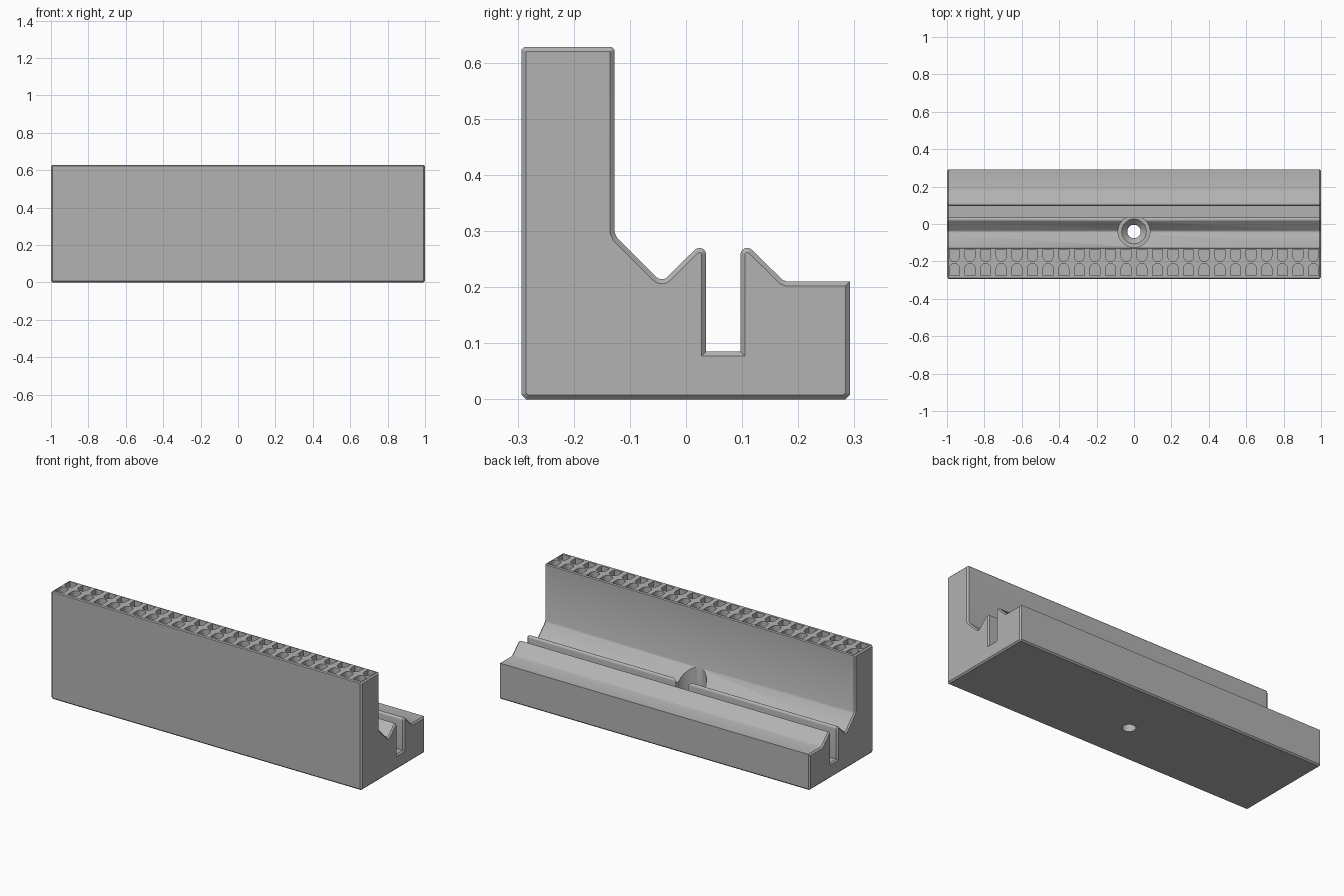
import bpy, bmesh, math
from mathutils import Vector

cube = bpy.data.objects.get("Cube")
if cube:
    bpy.data.objects.remove(cube, do_unlink=True)

grey = bpy.data.materials.new("plain grey")
grey.use_nodes = True
colour = (0.45, 0.45, 0.45, 1)
grey.diffuse_color = colour
grey.node_tree.nodes["Principled BSDF"].inputs["Base Color"].default_value = colour


def make_object(name, bm):
    bmesh.ops.recalc_face_normals(bm, faces=bm.faces)
    mesh = bpy.data.meshes.new(name)
    bm.to_mesh(mesh)
    bm.free()
    mesh.materials.append(grey)
    obj = bpy.data.objects.new(name, mesh)
    bpy.context.collection.objects.link(obj)
    return obj


def extrude_profile(bm, points, offset):
    """Close the points into a face and sweep it by the offset."""
    face = bm.faces.new([bm.verts.new(p) for p in points])
    swept = bmesh.ops.extrude_face_region(bm, geom=[face], use_keep_orig=True)
    verts = [g for g in swept["geom"] if isinstance(g, bmesh.types.BMVert)]
    bmesh.ops.translate(bm, verts=verts, vec=offset)


def arc(cy, cz, radius, start, end, steps=6):
    angles = [math.radians(start + (end - start) * i / steps) for i in range(steps + 1)]
    return [(cy + radius * math.cos(a), cz + radius * math.sin(a)) for a in angles]


def cut(target, cutter):
    cutter.hide_render = True
    mod = target.modifiers.new("cut", 'BOOLEAN')
    mod.operation = 'DIFFERENCE'
    mod.solver = 'EXACT'
    mod.object = cutter
    bpy.context.view_layer.objects.active = target
    bpy.ops.object.modifier_apply(modifier=mod.name)
    bpy.data.objects.remove(cutter, do_unlink=True)


# Rack body: one side profile, tall front wall, two V grooves and a deep slot
profile = [(-0.285, 0), (0.284, 0), (0.292, 0.008), (0.292, 0.21), (0.18, 0.21)]
profile += [(0.172, 0.213)]
profile += arc(0.109, 0.258, 0.012, 45, 180)
profile += [(0.097, 0.085), (0.036, 0.085)]
profile += arc(0.024, 0.258, 0.012, 0, 135)
profile += arc(-0.043, 0.228, 0.014, -45, -135, 4)
profile += [(-0.123, 0.288), (-0.127, 0.297), (-0.127, 0.623), (-0.132, 0.628),
            (-0.288, 0.628), (-0.293, 0.623), (-0.293, 0.008)]
bm = bmesh.new()
extrude_profile(bm, [(-1, y, z) for y, z in profile], Vector((2, 0, 0)))
# Small chamfer around both ends
ends = [e for e in bm.edges if abs(e.verts[0].co.x - e.verts[1].co.x) < 0.001]
bmesh.ops.recalc_face_normals(bm, faces=bm.faces)
bmesh.ops.bevel(bm, geom=ends, offset=0.008, segments=1, affect='EDGES', clamp_overlap=False)
body = make_object("rack_body", bm)

# Two rows of arched pockets, sunk into the top of the wall
bm = bmesh.new()
columns, half = 24, 0.027
for i in range(columns):
    x = (i - (columns - 1) / 2) * 0.0835
    for flat_y, side in ((-0.275, 1), (-0.136, -1)):
        outline = [(x - half, flat_y), (x + half, flat_y)]
        outline += [(px, flat_y + side * (0.037 + py))
                    for px, py in arc(x, 0, half, 0, 180, 10)]
        extrude_profile(bm, [(px, py, 0.5) for px, py in outline], Vector((0, 0, 0.2)))
cut(body, make_object("pocket_cutter", bm))

# Counterbored, countersunk screw hole through the groove
bm = bmesh.new()
rings = [(0.036, -0.1), (0.036, 0.088), (0.066, 0.12), (0.085, 0.12), (0.085, 0.5)]
sides, loops = 40, []
for radius, z in rings:
    loops.append([bm.verts.new((px, py, z))
                  for px, py in arc(0, -0.04, radius, 0, 360, sides)[:-1]])
for low, high in zip(loops, loops[1:]):
    for i in range(sides):
        j = (i + 1) % sides
        bm.faces.new((low[i], low[j], high[j], high[i]))
bm.faces.new(loops[0])
bm.faces.new(loops[-1])
cut(body, make_object("screw_hole_cutter", bm))

# Smooth the curved walls, keep the corners crisp
bpy.ops.object.select_all(action='DESELECT')
body.select_set(True)
bpy.context.view_layer.objects.active = body
bpy.ops.object.shade_smooth_by_angle(angle=math.radians(25))
